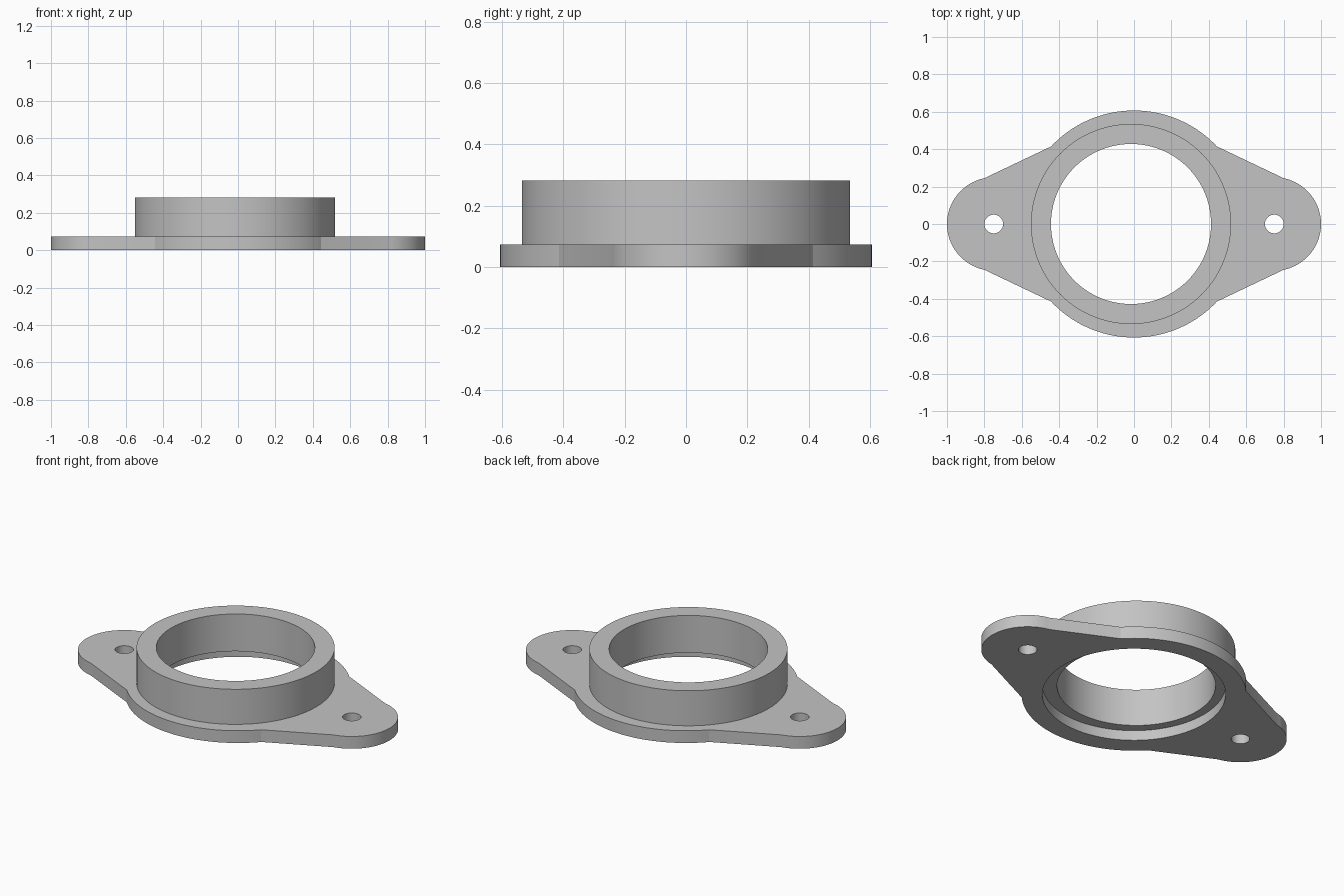
import bpy
import bmesh
from math import atan2, cos, sin, pi, radians

cube = bpy.data.objects.get("Cube")
if cube:
    bpy.data.objects.remove(cube, do_unlink=True)

PLATE_TOP, COLLAR_TOP, RECESS_TOP = 0.073, 0.282, 0.06
COLLAR_X = -0.016
BODY_R, EAR_R, EAR_X = 0.607, 0.25, 0.75

grey = bpy.data.materials.new("plain_grey")
grey.use_nodes = True
GREY = (0.55, 0.55, 0.55, 1.0)
grey.diffuse_color = GREY
grey.node_tree.nodes["Principled BSDF"].inputs["Base Color"].default_value = GREY


def arc(cx, radius, start, end, steps):
    """Points along an arc centred on the x axis."""
    angles = [start + (end - start) * i / steps for i in range(steps + 1)]
    return [(cx + radius * cos(a), radius * sin(a)) for a in angles]


def prism(name, outline, z0, z1):
    """Solid extruded from a closed outline."""
    bm = bmesh.new()
    base = bm.faces.new([bm.verts.new((x, y, z0)) for x, y in outline])
    base.normal_update()
    top = bmesh.ops.extrude_face_region(bm, geom=[base])["geom"]
    moved = [v for v in top if isinstance(v, bmesh.types.BMVert)]
    bmesh.ops.translate(bm, verts=moved, vec=(0, 0, z1 - z0))
    bmesh.ops.recalc_face_normals(bm, faces=bm.faces)
    mesh = bpy.data.meshes.new(name)
    bm.to_mesh(mesh)
    bm.free()
    mesh.materials.append(grey)
    obj = bpy.data.objects.new(name, mesh)
    bpy.context.collection.objects.link(obj)
    return obj


def disc(name, cx, radius, z0, z1, steps=96):
    return prism(name, arc(cx, radius, 0, 2 * pi, steps)[:-1], z0, z1)


def combine(target, tool, operation):
    """Apply a boolean and discard the tool."""
    mod = target.modifiers.new(operation.title(), 'BOOLEAN')
    mod.operation, mod.solver, mod.object = operation, 'EXACT', tool
    bpy.context.view_layer.objects.active = target
    bpy.ops.object.modifier_apply(modifier=mod.name)
    bpy.data.objects.remove(tool, do_unlink=True)


# Plate outline: round body joined to two rounded ears by straight flanks
ear = atan2(0.245, 0.05)
body = atan2(0.415, 0.443)
outline = (arc(EAR_X, EAR_R, -ear, ear, 32)
           + arc(0, BODY_R, body, pi - body, 40)
           + arc(-EAR_X, EAR_R, pi - ear, pi + ear, 32)
           + arc(0, BODY_R, pi + body, 2 * pi - body, 40))
flange = prism("bearing_flange", outline, 0, PLATE_TOP)

# Raised collar
combine(flange, disc("collar", COLLAR_X, 0.535, 0.03, COLLAR_TOP), 'UNION')

# Bore, wider recess underneath, and bolt holes
combine(flange, disc("bore", COLLAR_X, 0.428, -0.1, 0.4), 'DIFFERENCE')
combine(flange, disc("recess", 0, 0.495, -0.1, RECESS_TOP), 'DIFFERENCE')
for side in (-1, 1):
    combine(flange, disc("bolt_hole", side * EAR_X, 0.05, -0.1, 0.2, 32), 'DIFFERENCE')

bpy.ops.object.select_all(action='DESELECT')
flange.select_set(True)
bpy.context.view_layer.objects.active = flange
bpy.ops.object.shade_smooth_by_angle(angle=radians(20))
